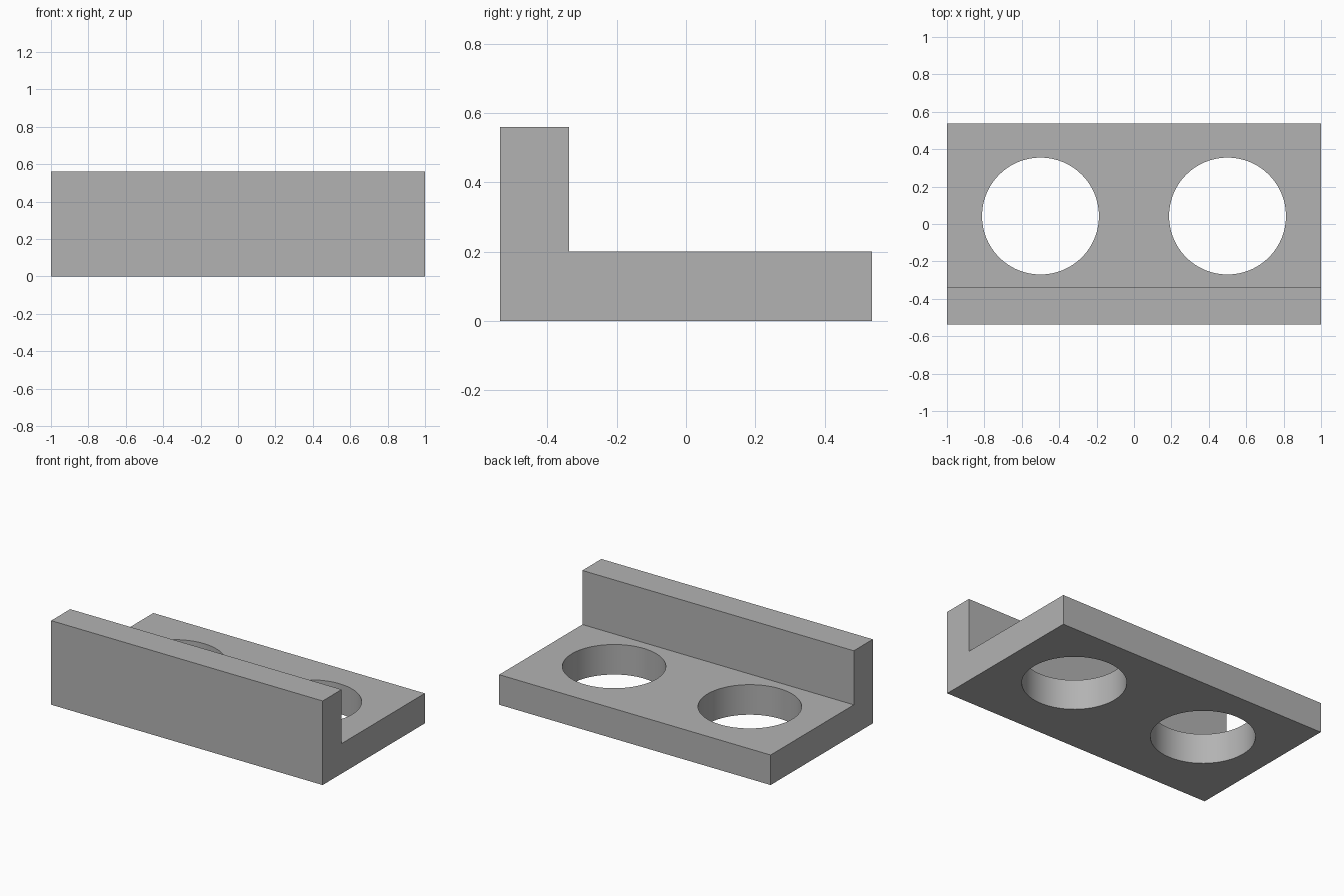
import bpy
import bmesh
import math

default = bpy.data.objects.get("Cube")
if default:
    bpy.data.objects.remove(default, do_unlink=True)

LENGTH, DEPTH, HEIGHT = 2.0, 1.075, 0.56
THICK = 0.2            # base plate and upright wall
HOLE_R, HOLE_X, HOLE_Y = 0.3125, 0.5, 0.0425

# Plain grey material
grey = bpy.data.materials.new("grey")
grey.use_nodes = True
colour = (0.45, 0.45, 0.45, 1)
grey.diffuse_color = colour
grey.node_tree.nodes["Principled BSDF"].inputs["Base Color"].default_value = colour

# L-shaped bracket: side profile extruded along x
front, back = -DEPTH / 2, DEPTH / 2
profile = [(front, 0), (back, 0), (back, THICK), (front + THICK, THICK),
           (front + THICK, HEIGHT), (front, HEIGHT)]
bm = bmesh.new()
face = bm.faces.new([bm.verts.new((-LENGTH / 2, y, z)) for y, z in profile])
result = bmesh.ops.extrude_face_region(bm, geom=[face])
moved = [v for v in result["geom"] if isinstance(v, bmesh.types.BMVert)]
bmesh.ops.translate(bm, verts=moved, vec=(LENGTH, 0, 0))
bmesh.ops.recalc_face_normals(bm, faces=bm.faces[:])
mesh = bpy.data.meshes.new("bracket")
bm.to_mesh(mesh)
bm.free()
mesh.materials.append(grey)
bracket = bpy.data.objects.new("bracket", mesh)
bpy.context.collection.objects.link(bracket)

# Two round through-holes in the base plate
for side in (-1, 1):
    bpy.ops.mesh.primitive_cylinder_add(vertices=96, radius=HOLE_R, depth=THICK * 2,
                                        location=(side * HOLE_X, HOLE_Y, THICK / 2))
    cutter = bpy.context.object
    cutter.name = "hole_cutter"
    cutter.hide_render = True
    cutter.data.materials.append(grey)
    cut = bracket.modifiers.new("hole", "BOOLEAN")
    cut.operation = "DIFFERENCE"
    cut.solver = "EXACT"
    cut.object = cutter
    bpy.ops.object.select_all(action="DESELECT")
    bracket.select_set(True)
    bpy.context.view_layer.objects.active = bracket
    bpy.ops.object.modifier_apply(modifier=cut.name)
    bpy.data.objects.remove(cutter, do_unlink=True)

# Smooth hole walls, sharp outer edges
bpy.ops.object.shade_smooth_by_angle(angle=math.radians(30))
